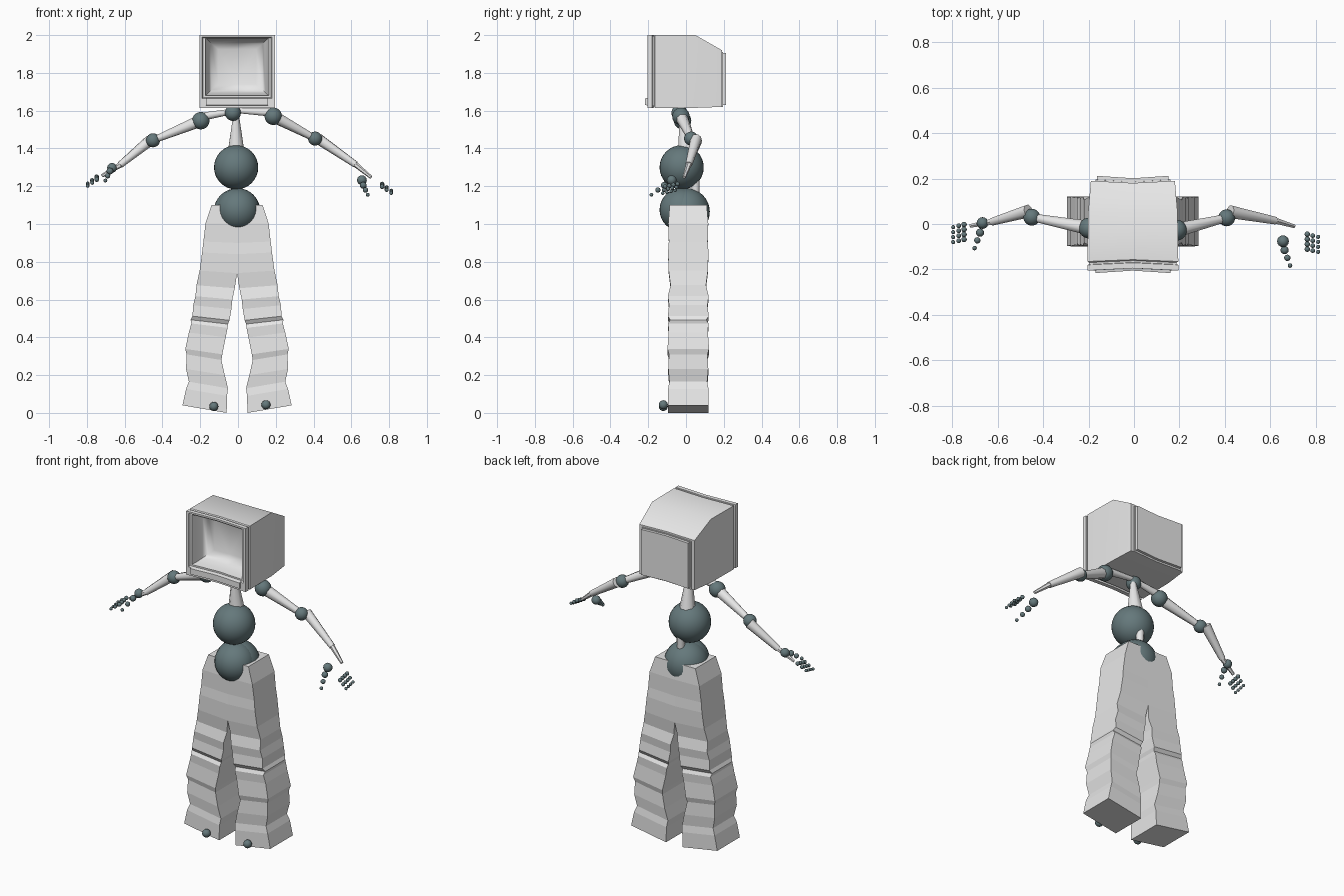
import bpy, bmesh, math
from mathutils import Vector

cube = bpy.data.objects.get("Cube")
if cube:
    bpy.data.objects.remove(cube)


def material(name, rgb):
    m = bpy.data.materials.new(name)
    m.use_nodes = True
    m.diffuse_color = (*rgb, 1)
    node = next(n for n in m.node_tree.nodes if n.type == 'BSDF_PRINCIPLED')
    node.inputs["Base Color"].default_value = (*rgb, 1)
    return m


GREY = material("light_grey", (0.8, 0.8, 0.8))
SLATE = material("slate", (0.13, 0.19, 0.2))
CX = -0.005  # centre line of the figure


def finish(name, bm, mat, angle=None):
    bmesh.ops.recalc_face_normals(bm, faces=bm.faces)
    mesh = bpy.data.meshes.new(name)
    bm.to_mesh(mesh)
    bm.free()
    mesh.materials.append(mat)
    if angle:
        mesh.polygons.foreach_set("use_smooth", [True] * len(mesh.polygons))
        mesh.set_sharp_from_angle(angle=math.radians(angle))
    ob = bpy.data.objects.new(name, mesh)
    bpy.context.collection.objects.link(ob)
    return ob


def loft(name, rings, mat, angle=None):
    """Closed skin through a list of point rings."""
    bm = bmesh.new()
    loops = [[bm.verts.new(p) for p in ring] for ring in rings]
    for a, b in zip(loops, loops[1:]):
        for i in range(len(a)):
            j = (i + 1) % len(a)
            bm.faces.new((a[i], a[j], b[j], b[i]))
    bm.faces.new(loops[0])
    bm.faces.new(loops[-1])
    return finish(name, bm, mat, angle)


def ball(name, pos, r):
    bm = bmesh.new()
    bmesh.ops.create_uvsphere(bm, u_segments=32 if r > 0.03 else 16,
                              v_segments=16 if r > 0.03 else 8, radius=r)
    bmesh.ops.translate(bm, verts=bm.verts, vec=pos)
    return finish(name, bm, SLATE, 60)


def bone(name, a, b, ra, rb, n=8):
    a, b = Vector(a), Vector(b)
    q = (b - a).to_track_quat('Z', 'Y')
    rings = []
    for p, r in ((a, ra), (b, rb)):
        turn = [2 * math.pi * (i + 0.5) / n for i in range(n)]
        rings.append([p + q @ Vector((r * math.cos(t), r * math.sin(t), 0)) for t in turn])
    return loft(name, rings, GREY, 50)


def head_ring(y, w, low, high):
    """Upright rectangle, bowed slightly inwards at the middle."""
    pts = [(-w, low), (0, low), (w, low), (w, high), (0, high), (-w, high)]
    return [(CX + x, y * (1 if x else 0.95), z) for x, z in pts]


# Head: hollow box casing, rear cover, stepped front frame and deep screen recess
casing = [
    (0.19, 0.185, 1.62, 1.92), (0.05, 0.197, 1.615, 2.0), (-0.165, 0.2, 1.615, 2.0),
    (-0.17, 0.193, 1.625, 1.995), (-0.178, 0.193, 1.625, 1.995),
    (-0.18, 0.2, 1.615, 2.0), (-0.205, 0.2, 1.615, 2.0),
    (-0.205, 0.185, 1.665, 1.99), (-0.195, 0.18, 1.67, 1.985),
    (-0.195, 0.168, 1.68, 1.982), (-0.16, 0.16, 1.685, 1.98),
    (-0.12, 0.15, 1.695, 1.97), (-0.09, 0.135, 1.71, 1.955), (-0.075, 0.1, 1.74, 1.925),
]
loft("head_casing", [head_ring(*r) for r in casing], GREY, 42)
cover = [(0.17, 0.165, 1.62, 1.91), (0.195, 0.165, 1.62, 1.91),
         (0.195, 0.157, 1.63, 1.905), (0.212, 0.157, 1.63, 1.905)]
loft("head_rear_cover", [head_ring(*r) for r in cover], GREY, 30)
frame = [(-0.19, 0.165, 1.625, 1.67), (-0.216, 0.165, 1.63, 1.665)]
loft("head_lower_trim", [head_ring(*r) for r in frame], GREY, 30)

# Torso
ball("chest", (-0.01, -0.023, 1.3), 0.117)
ball("belly", (0, -0.026, 1.075), 0.114)
ball("hips", (CX, 0.002, 1.065), 0.124)
bone("spine", (0, 0.05, 1.26), (0, 0.05, 1.12), 0.025, 0.02)
bone("neck", (-0.01, 0, 1.39), (-0.01, -0.02, 1.6), 0.046, 0.013)
ball("neck_joint", (-0.027, -0.035, 1.588), 0.042)

# Trousers: crumpled square legs; rows are height, inner x, outer x, half depth
rows = [
    (1.1, 0, 0.135, 0.098), (1.0, 0, 0.167, 0.106), (0.9, 0, 0.178, 0.103),
    (0.84, 0, 0.185, 0.107), (0.74, 0, 0.198, 0.104), (0.66, 0.012, 0.215, 0.094),
    (0.6, 0.025, 0.22, 0.108), (0.55, 0.03, 0.232, 0.102), (0.49, 0.04, 0.236, 0.108),
    (0.47, 0.048, 0.246, 0.096), (0.45, 0.05, 0.242, 0.107), (0.4, 0.06, 0.255, 0.104),
    (0.31, 0.078, 0.274, 0.11), (0.28, 0.083, 0.267, 0.102), (0.2, 0.065, 0.27, 0.106),
    (0.13, 0.048, 0.255, 0.1), (0.09, 0.053, 0.27, 0.107), (0, 0.055, 0.289, 0.108),
]
for side, s in (("right", -1), ("left", 1)):
    rings = []
    for z, inner, outer, d in rows:
        lift = 0.04 * (1 - z / 1.1)
        corners = [(inner, -d, z), (outer, -d, z + lift), (outer, d, z + lift), (inner, d, z)]
        rings.append([(CX + s * x, 0.012 + y, h) for x, y, h in corners])
    loft(side + "_trouser_leg", rings, GREY)
ball("right_toe", (-0.128, -0.12, 0.034), 0.024)
ball("left_toe", (0.148, -0.12, 0.043), 0.024)

# Arms: shoulder, elbow, forearm end, hand tip, wrist ball
arms = {
    "right": ((-0.197, -0.018, 1.547), (-0.45, 0.03, 1.443), (-0.625, 0.01, 1.312),
              (-0.72, -0.008, 1.255), (-0.667, 0.004, 1.297)),
    "left": ((0.187, -0.027, 1.57), (0.408, 0.027, 1.452), (0.622, 0.015, 1.315),
             (0.705, -0.01, 1.247), (0.656, -0.076, 1.232)),
}
for side, (shoulder, elbow, end, tip, wrist) in arms.items():
    out = 1 if side == "left" else -1
    bone(side + "_collar", (CX, -0.02, 1.6), Vector(shoulder) + Vector((0, 0, 0.02)), 0.014, 0.024)
    ball(side + "_shoulder", shoulder, 0.046)
    bone(side + "_upper_arm", shoulder, elbow, 0.034, 0.018)
    ball(side + "_elbow", elbow, 0.037)
    bone(side + "_forearm", Vector(elbow) + Vector((out * 0.015, 0.027, 0)), end, 0.03, 0.018)
    bone(side + "_hand", end, tip, 0.015, 0.009, 6)
    ball(side + "_wrist", wrist, 0.026)

# Hands: a thumb chain and four fingers of three loose beads each
hands = {"right": ((-0.678, -0.038, 1.28), (-0.748, -0.002, 1.25), -1),
         "left": ((0.663, -0.115, 1.205), (0.763, -0.045, 1.212), 1)}
for side, (thumb, finger, s) in hands.items():
    for j in range(3):
        ball(f"{side}_thumb_{j}", Vector(thumb) + Vector((s * 0.012, -0.034, -0.025)) * j,
             0.018 - 0.004 * j)
        for i in range(4):
            step = Vector((s * 0.024 * j, -0.022 * i - 0.006 * j, -0.017 * j - 0.005 * i))
            ball(f"{side}_finger_{i}_{j}", Vector(finger) + step, 0.012 - 0.0015 * j)
